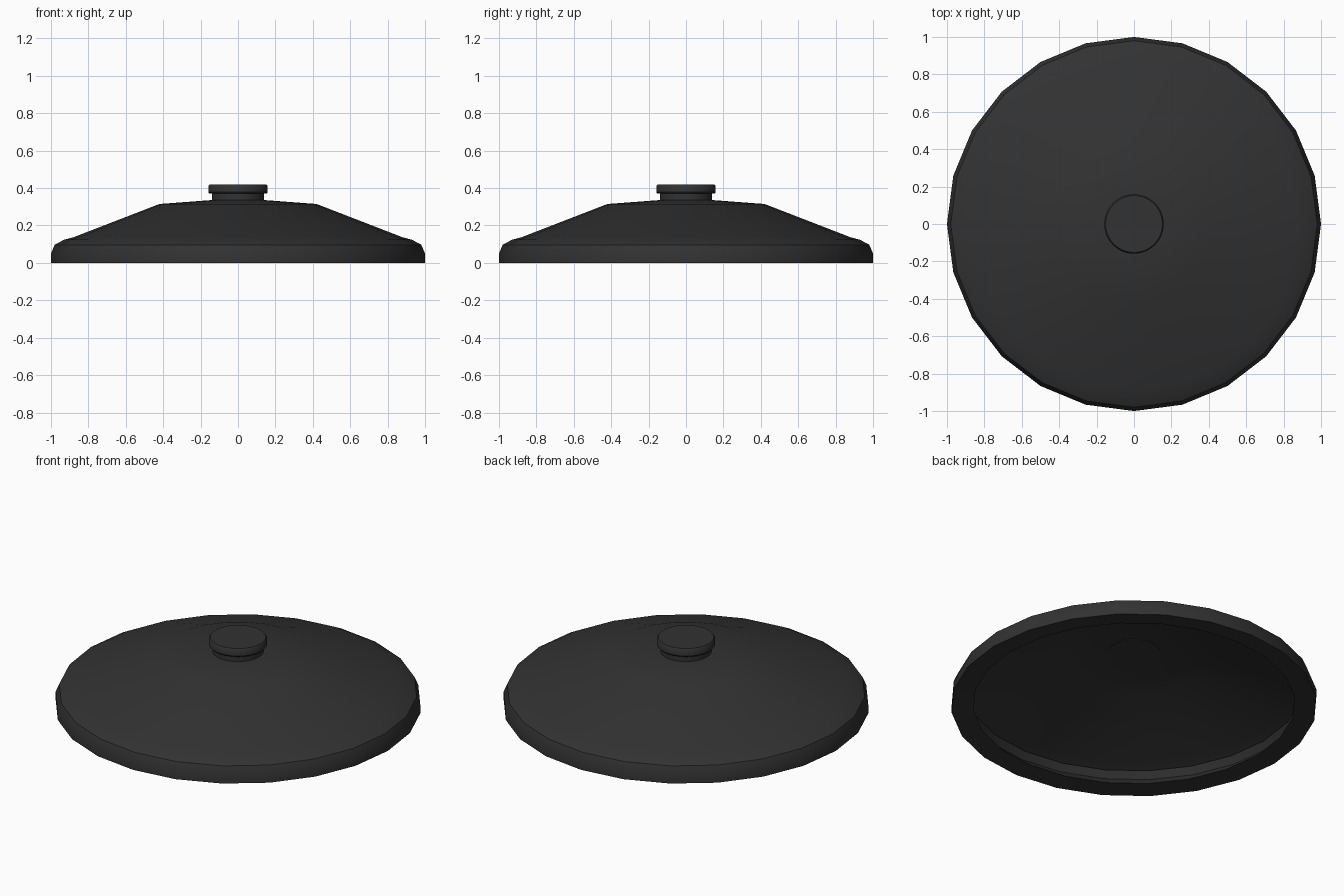
import bpy, bmesh, math

if "Cube" in bpy.data.objects:
    bpy.data.objects.remove(bpy.data.objects["Cube"])

# Single dark enamel colour
mat = bpy.data.materials.new("charcoal")
mat.diffuse_color = (0.032, 0.032, 0.032, 1)
mat.use_nodes = True
mat.node_tree.nodes["Principled BSDF"].inputs["Base Color"].default_value = mat.diffuse_color


def lathe(name, profile, sides, closed=False, angle=35):
    """Spin (radius, z) points about z; radius 0 becomes a pole."""
    bm = bmesh.new()
    rings = []
    for r, z in profile:
        if r == 0:
            rings.append([bm.verts.new((0, 0, z))] * sides)
        else:
            rings.append([bm.verts.new((r * math.cos(2 * math.pi * i / sides),
                                        r * math.sin(2 * math.pi * i / sides), z))
                          for i in range(sides)])
    pairs = list(zip(rings, rings[1:]))
    if closed:
        pairs.append((rings[-1], rings[0]))
    for a, b in pairs:
        for i in range(sides):
            j = (i + 1) % sides
            bm.faces.new(list(dict.fromkeys((a[i], a[j], b[j], b[i]))))
    me = bpy.data.meshes.new(name)
    bm.to_mesh(me)
    bm.free()
    me.materials.append(mat)
    ob = bpy.data.objects.new(name, me)
    bpy.context.collection.objects.link(ob)
    bpy.ops.object.select_all(action='DESELECT')
    ob.select_set(True)
    bpy.context.view_layer.objects.active = ob
    bpy.ops.object.shade_smooth_by_angle(angle=math.radians(angle))
    return ob


# Lid shell: rounded rim, thin dome, undercut lip below
lathe("lid", [(0.88, 0.01), (1.0, 0.0), (1.0, 0.05), (0.98, 0.097), (0.93, 0.124),
              (0.88, 0.137), (0.42, 0.315), (0.14, 0.336), (0, 0.336)], 24)
lathe("inner_lip", [(0.925, 0.117), (0.95, 0.075), (0.88, 0.01)], 24)

# Knob: neck and wider rounded cap
lathe("knob", [(0, 0.333), (0.14, 0.333), (0.14, 0.37), (0.153, 0.371), (0.159, 0.378),
               (0.159, 0.41), (0.152, 0.42), (0, 0.42)], 48)
